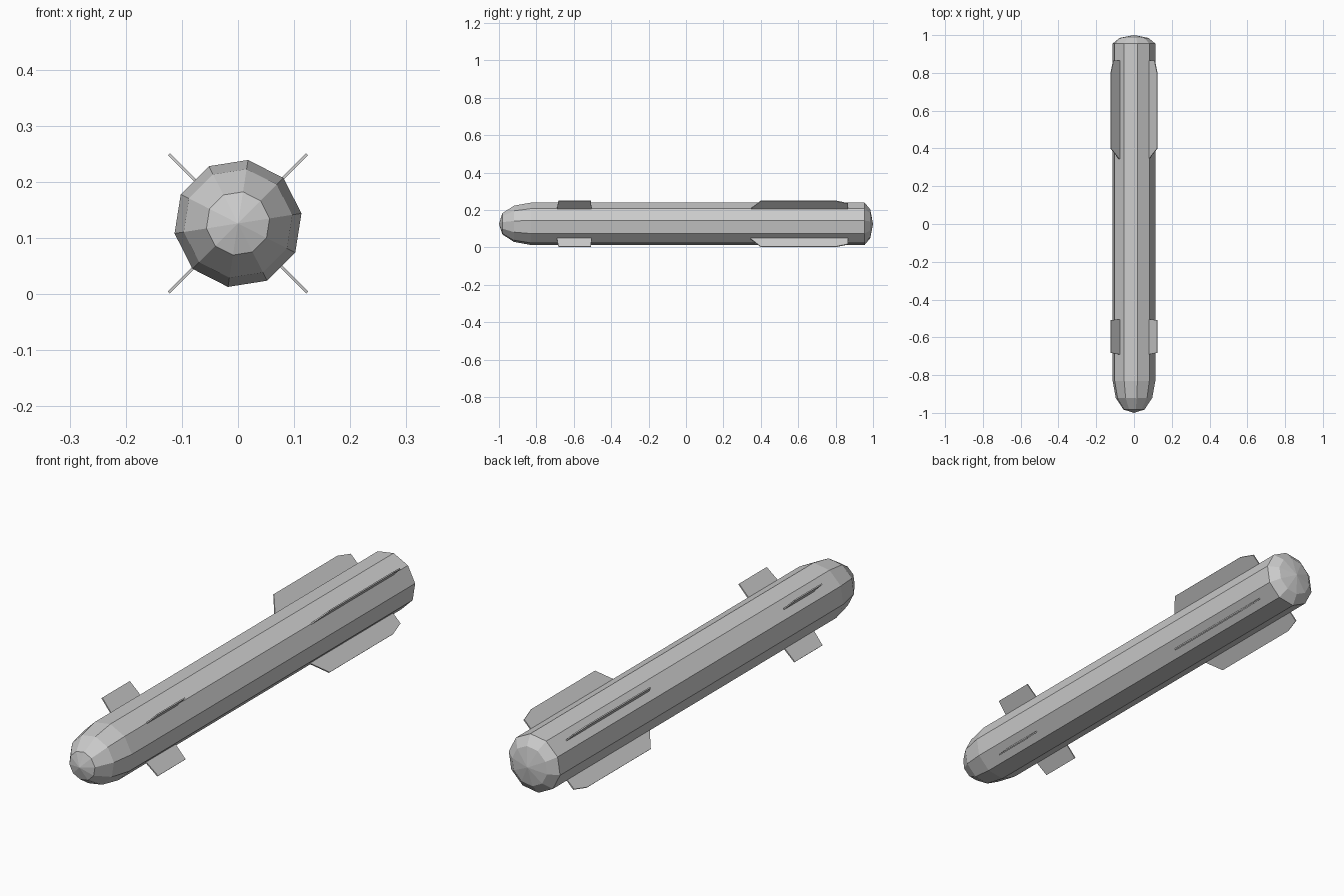
import bpy, bmesh, math
from mathutils import Vector

if "Cube" in bpy.data.objects:
    bpy.data.objects.remove(bpy.data.objects["Cube"])

CZ = 0.126      # height of the body axis
SIDES = 10
R = 0.1145


def finish(bm, name):
    bmesh.ops.recalc_face_normals(bm, faces=bm.faces)
    me = bpy.data.meshes.new(name)
    bm.to_mesh(me)
    bm.free()
    ob = bpy.data.objects.new(name, me)
    bpy.context.collection.objects.link(ob)
    return ob


def body(name, nose_y, rings, tail_y):
    """Ten-sided hull lofted through (y, radius) rings, with pointed end fans."""
    bm = bmesh.new()
    loops = []
    for y, r in rings:
        angles = [math.radians(45) + math.tau * i / SIDES for i in range(SIDES)]
        loops.append([bm.verts.new((r * math.cos(a), y, CZ + r * math.sin(a))) for a in angles])
    for a, b in zip(loops, loops[1:]):
        for i in range(SIDES):
            j = (i + 1) % SIDES
            bm.faces.new((a[i], a[j], b[j], b[i]))
    for y, loop in ((nose_y, loops[0]), (tail_y, loops[-1])):
        tip = bm.verts.new((0, y, CZ))
        for i in range(SIDES):
            bm.faces.new((tip, loop[i], loop[(i + 1) % SIDES]))
    return finish(bm, name)


def fin(name, outline, angle, thickness=0.005):
    """Thin plate from a (y, radius) outline, standing out at the given angle."""
    out = Vector((math.cos(angle), 0, math.sin(angle)))
    side = Vector((-math.sin(angle), 0, math.cos(angle))) * thickness
    bm = bmesh.new()
    face = bm.faces.new([bm.verts.new(Vector((0, y, CZ)) + out * r - side / 2) for y, r in outline])
    ext = bmesh.ops.extrude_face_region(bm, geom=[face])
    bmesh.ops.translate(bm, vec=side, verts=[v for v in ext["geom"] if isinstance(v, bmesh.types.BMVert)])
    return finish(bm, name)


# Hull with rounded nose and shallow domed tail
body("hull", -1.0,
     [(-0.982, 0.057), (-0.92, 0.098), (-0.83, R), (0.955, R), (0.985, 0.078)], 1.0)

# Four small front fins and four long tail fins, set in an X
front = [(-0.69, 0.10), (-0.69, 0.113), (-0.682, 0.174), (-0.508, 0.174), (-0.505, 0.10)]
tail = [(0.345, 0.10), (0.345, 0.113), (0.40, 0.174), (0.80, 0.174), (0.865, 0.155), (0.865, 0.10)]
for k in range(4):
    a = math.radians(45 + 90 * k)
    fin(f"front_fin_{k + 1}", front, a)
    fin(f"tail_fin_{k + 1}", tail, a)
